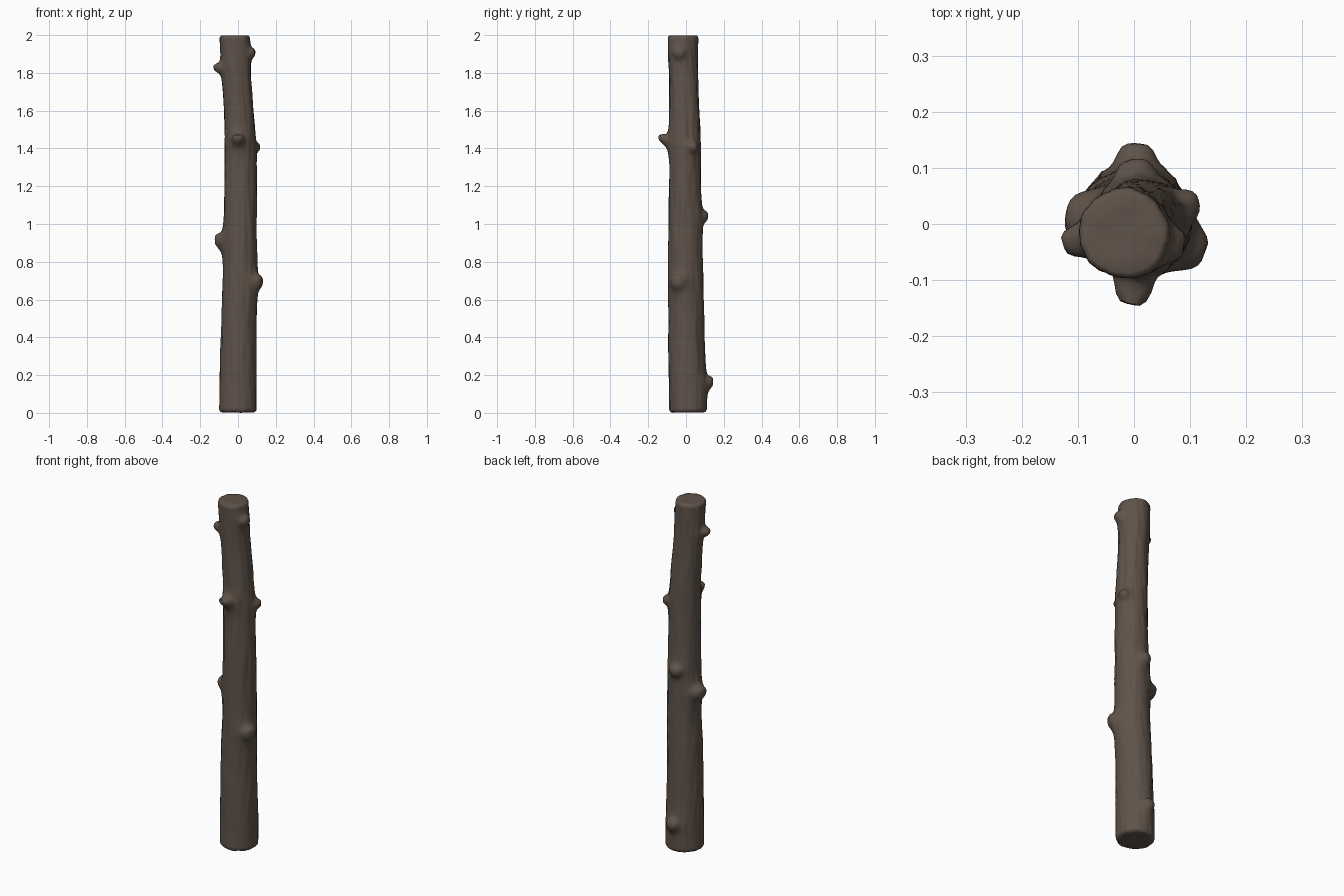
import bpy, bmesh, math
from mathutils import Vector, noise

if "Cube" in bpy.data.objects:
    bpy.data.objects.remove(bpy.data.objects["Cube"])

SEGS, RINGS = 72, 200

# trunk spine: z, centre x, centre y, radius
SPINE = [(0.0, 0.0, 0.011, 0.101), (0.4, 0.003, 0.003, 0.095), (0.8, 0.011, -0.002, 0.090),
         (1.2, 0.014, -0.005, 0.085), (1.5, 0.010, -0.007, 0.081), (1.7, -0.004, -0.010, 0.076),
         (1.86, -0.014, -0.014, 0.077), (2.0, -0.019, -0.018, 0.081)]

# branch stubs: tip x, tip y, tip z, half width, upward lean
STUBS = [(-0.130, -0.036, 1.83, 0.022, 0.10), (0.090, -0.042, 1.91, 0.026, 0.15),
         (-0.005, -0.143, 1.46, 0.024, 0.35), (0.114, 0.046, 1.41, 0.024, 0.00),
         (0.000, 0.116, 1.045, 0.028, 0.15), (-0.122, 0.018, 0.92, 0.036, 0.25),
         (0.125, -0.055, 0.70, 0.036, 0.20), (0.006, 0.144, 0.17, 0.030, 0.30)]


def lerp_spine(z):
    z = min(max(z, 0.0), 2.0)
    for a, b in zip(SPINE, SPINE[1:]):
        if z <= b[0]:
            t = (z - a[0]) / (b[0] - a[0])
            return Vector([a[i] + (b[i] - a[i]) * t for i in (1, 2, 3)])


def spine(z):
    return sum((lerp_spine(z + d) for d in (-0.08, 0.0, 0.08)), Vector((0, 0, 0))) / 3


def bark(a, z):
    # long upright ridges with a slight twist, plus broad lumps
    t = a + 0.25 * z
    c, s = math.cos(t), math.sin(t)
    ridge = 1 - 2 * abs(noise.noise(Vector((c * 3.2, s * 3.2, z * 3.5))))
    fine = noise.noise(Vector((c * 6, s * 6, z * 9 + 7)))
    lump = noise.noise(Vector((c * 1.3, s * 1.3, z * 3 + 20)))
    return 0.003 * (ridge - 0.6) + 0.0016 * fine + 0.004 * lump


def surface(a, z, scale):
    cx, cy, r = spine(z)
    r += bark(a, z)
    lift, out = 0.0, 0.0
    for x, y, sz, w, lean in STUBS:
        kx, ky, kr = spine(sz)
        da = (a - math.atan2(y - ky, x - kx) + math.pi) % math.tau - math.pi
        length = math.hypot(x - kx, y - ky) - kr
        base_z = sz - lean * length
        d = math.hypot(da * kr, (z - base_z) * (0.8 if z < base_z else 1.0)) / w
        h = length * (0.78 / (1 + d ** 5) + 0.22 * math.exp(-d * d / 5))
        out += h
        lift += h * lean
    r = (r + out) * scale
    return cx + r * math.cos(a), cy + r * math.sin(a), z + lift


# rows of the trunk: rounded rim, wall, rounded rim
rows = [(0.004, 0.5), (0.002, 0.82), (0.006, 0.93), (0.014, 0.985)]
rows += [(0.024 + 1.956 * i / RINGS, 1.0) for i in range(RINGS + 1)]
rows += [(1.988, 0.985), (1.995, 0.94), (1.998, 0.86), (1.997, 0.5)]

bm = bmesh.new()
rings = []
for z, k in rows:
    ring = []
    for i in range(SEGS):
        a = math.tau * i / SEGS
        x, y, h = surface(a, z, k)
        # uneven sawn ends
        end = max(0.0, 1 - min(z, 2 - z) / 0.03)
        h += end * 0.004 * noise.noise(Vector((x * 25, y * 25, round(z) * 5)))
        ring.append(bm.verts.new((x, y, min(max(h, 0.0), 2.0))))
    rings.append(ring)
for lo, hi in zip(rings, rings[1:]):
    for i in range(SEGS):
        j = (i + 1) % SEGS
        bm.faces.new((lo[i], lo[j], hi[j], hi[i]))
for ring, z, flip in ((rings[0], 0.004, True), (rings[-1], 1.997, False)):
    cx, cy, _ = spine(z)
    mid = bm.verts.new((cx, cy, z))
    for i in range(SEGS):
        tri = (ring[i], ring[(i + 1) % SEGS], mid)
        bm.faces.new(tri[::-1] if flip else tri)

mesh = bpy.data.meshes.new("log")
bm.to_mesh(mesh)
bm.free()
mat = bpy.data.materials.new("dark brown bark")
mat.diffuse_color = (0.115, 0.086, 0.067, 1)
mat.use_nodes = True
mat.node_tree.nodes["Principled BSDF"].inputs["Base Color"].default_value = mat.diffuse_color
mesh.materials.append(mat)
log = bpy.data.objects.new("log", mesh)
bpy.context.collection.objects.link(log)
bpy.context.view_layer.objects.active = log
log.select_set(True)
bpy.ops.object.shade_smooth_by_angle(angle=math.radians(50))
